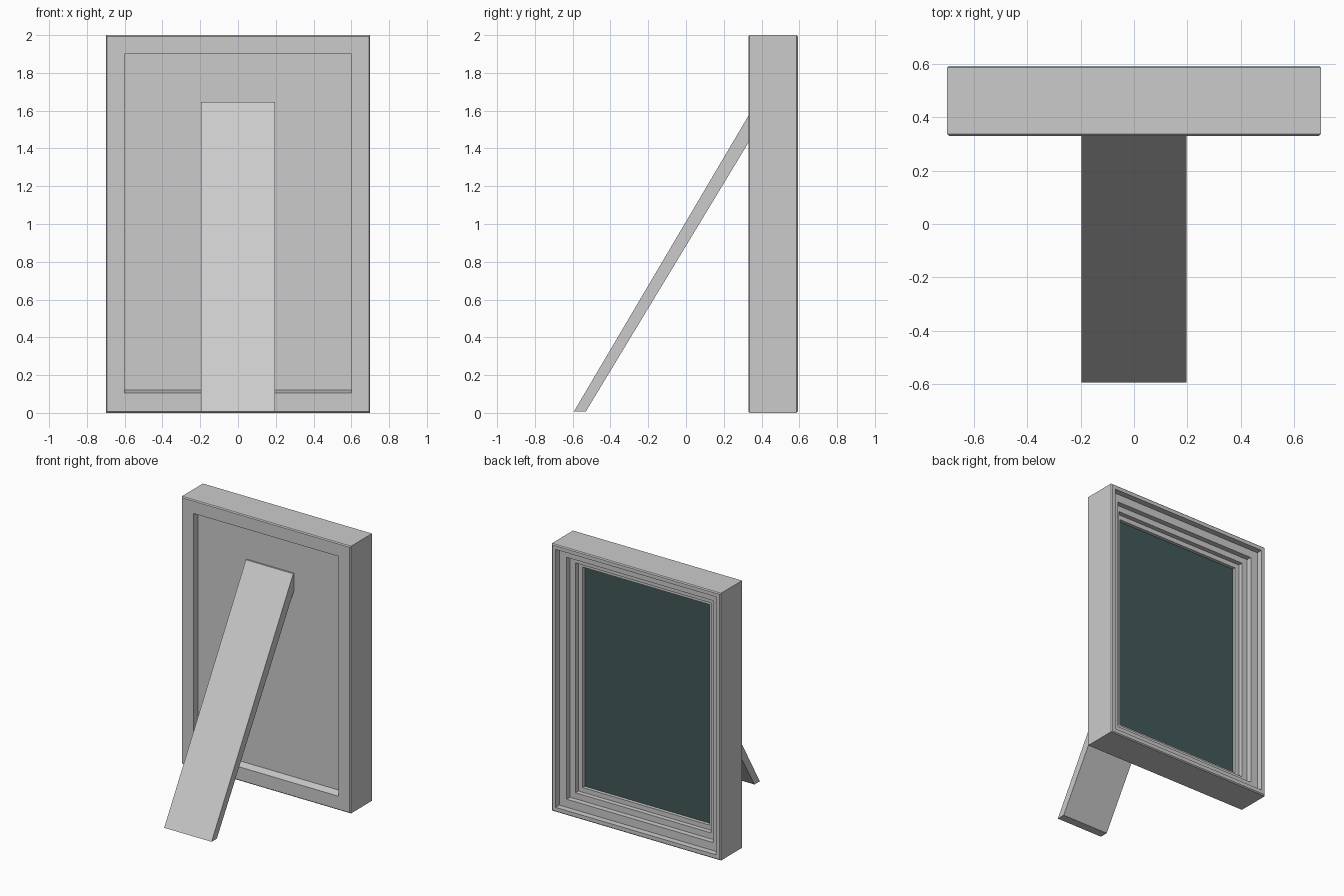
import bpy, bmesh

if "Cube" in bpy.data.objects:
    bpy.data.objects.remove(bpy.data.objects["Cube"])

def material(name, rgb):
    m = bpy.data.materials.new(name)
    m.diffuse_color = (*rgb, 1)
    m.use_nodes = True
    m.node_tree.nodes["Principled BSDF"].inputs["Base Color"].default_value = m.diffuse_color
    return m

grey = material("light grey", (0.6, 0.6, 0.6))
teal = material("dark teal", (0.055, 0.097, 0.097))

def finish(bm, name, mat):
    bmesh.ops.recalc_face_normals(bm, faces=bm.faces)
    me = bpy.data.meshes.new(name)
    bm.to_mesh(me)
    bm.free()
    me.materials.append(mat)
    ob = bpy.data.objects.new(name, me)
    bpy.context.collection.objects.link(ob)
    return ob

W, H = 0.7, 2.0
Y0, Y1 = 0.33, 0.592

def ring(bm, inset, y, lift=0.0):
    x, lo, hi = W - inset, inset + lift, H - inset
    return [bm.verts.new(p) for p in ((-x, y, lo), (x, y, lo), (x, y, hi), (-x, y, hi))]

# frame: stepped moulding on the picture side, shallow recess with sloped sill behind
b = 0.007
steps = [(0.6 - 0.425, 0.145), (0.175, 0.12), (0.14, 0.12), (0.14, 0.085),
         (0.095, 0.085), (0.095, 0.045), (0.035, 0.045), (0.035, 0)]
bm = bmesh.new()
rings = [ring(bm, i, Y1 - d) for i, d in steps]
rings += [ring(bm, b, Y1), ring(bm, 0, Y1 - b), ring(bm, 0, Y0 + b), ring(bm, b, Y0),
          ring(bm, 0.1, Y0, 0.005), ring(bm, 0.1, Y0 + 0.055, 0.02)]
for r, s in zip(rings, rings[1:]):
    for k in range(4):
        bm.faces.new((r[k], r[(k + 1) % 4], s[(k + 1) % 4], s[k]))
bm.faces.new(rings[-1])      # back panel closes the recess
finish(bm, "frame", grey)

# picture pane
bm = bmesh.new()
bm.faces.new(ring(bm, 0.175, Y1 - 0.145))
pane = finish(bm, "picture_pane", teal)
if pane.data.polygons[0].normal.y < 0:
    pane.data.flip_normals()

# leaning strut: side profile extruded across x
bm = bmesh.new()
prof = [(-0.593, 0.008), (-0.53, 0.008), (0.33, 1.43), (0.385, 1.52), (0.385, 1.645), (0.373, 1.645)]
f = bm.faces.new([bm.verts.new((-0.196, y, z)) for y, z in prof])
ext = bmesh.ops.extrude_face_region(bm, geom=[f])
bmesh.ops.translate(bm, vec=(0.392, 0, 0),
                    verts=[v for v in ext["geom"] if isinstance(v, bmesh.types.BMVert)])
finish(bm, "easel_strut", grey)
